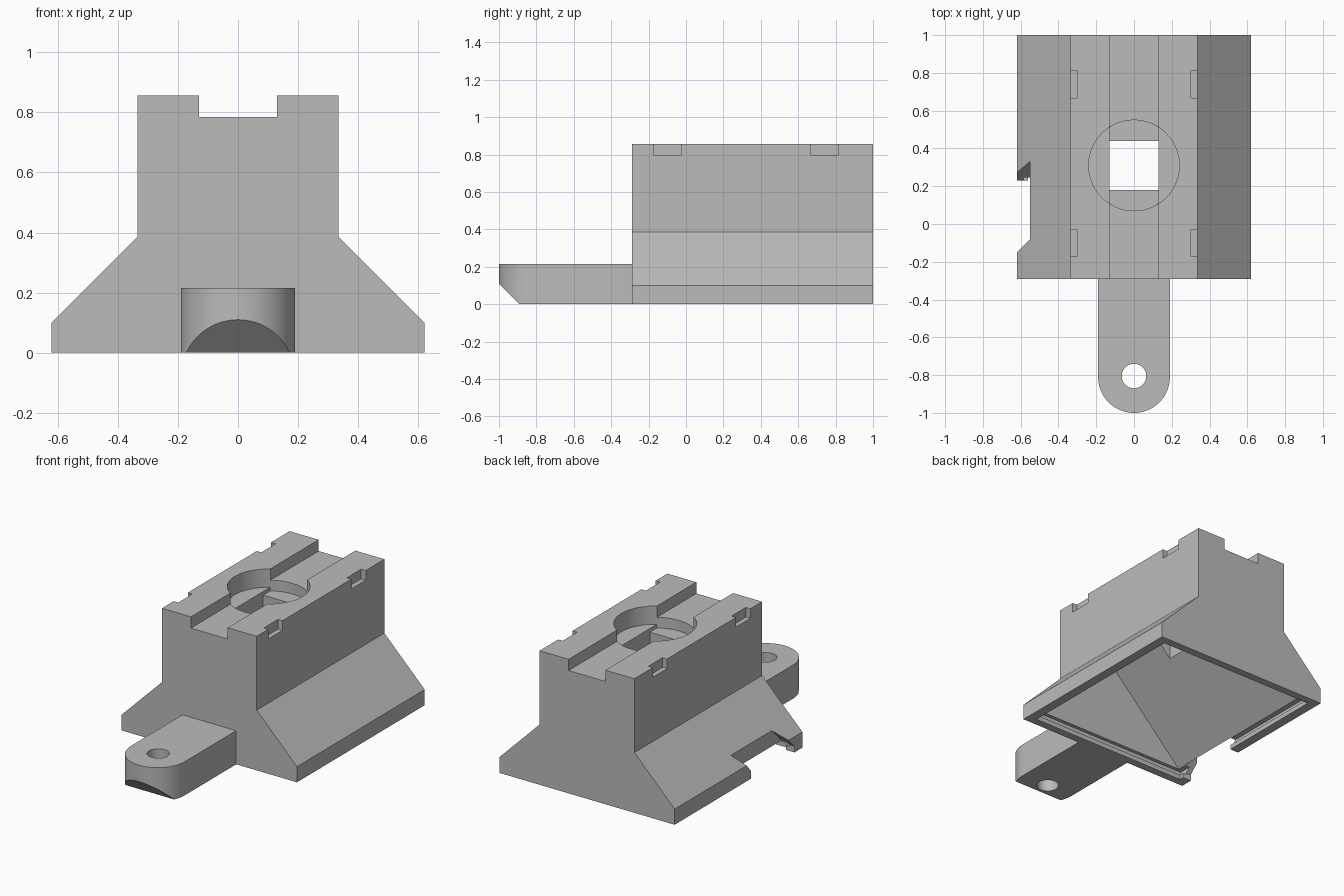
import bpy, bmesh, math
from mathutils import Vector

if "Cube" in bpy.data.objects:
    bpy.data.objects.remove(bpy.data.objects["Cube"], do_unlink=True)

grey = bpy.data.materials.new("plain grey")
grey.use_nodes = True
grey.diffuse_color = (0.5, 0.5, 0.5, 1)
grey.node_tree.nodes["Principled BSDF"].inputs["Base Color"].default_value = (0.5, 0.5, 0.5, 1)


def prism(name, points, axis, lo, hi):
    """Extrude a 2D outline along an axis; outline uses the other two axes in order."""
    def place(p, d):
        c = list(p)
        c.insert(axis, d)
        return Vector(c)
    bm = bmesh.new()
    face = bm.faces.new([bm.verts.new(place(p, lo)) for p in points])
    ext = bmesh.ops.extrude_face_region(bm, geom=[face])["geom"]
    shift = place((0, 0), hi - lo)
    bmesh.ops.translate(bm, vec=shift, verts=[v for v in ext if isinstance(v, bmesh.types.BMVert)])
    bmesh.ops.recalc_face_normals(bm, faces=bm.faces)
    mesh = bpy.data.meshes.new(name)
    bm.to_mesh(mesh)
    bm.free()
    mesh.materials.append(grey)
    obj = bpy.data.objects.new(name, mesh)
    bpy.context.collection.objects.link(obj)
    return obj


def box(name, x, y, z):
    return prism(name, [(x[0], y[0]), (x[1], y[0]), (x[1], y[1]), (x[0], y[1])], 2, *z)


def arc(cx, cy, r, start=0, sweep=360, n=64):
    count = n if sweep == 360 else n + 1
    angles = [math.radians(start + sweep * i / n) for i in range(count)]
    return [(cx + r * math.cos(a), cy + r * math.sin(a)) for a in angles]


def mirrored(half):
    return half + [(-x, z) for x, z in reversed(half)]


def cut(target, cutter):
    cutter.hide_render = True
    mod = target.modifiers.new("cut", "BOOLEAN")
    mod.operation = "DIFFERENCE"
    mod.solver = "EXACT"
    mod.object = cutter
    bpy.context.view_layer.objects.active = target
    bpy.ops.object.modifier_apply(modifier=mod.name)
    bpy.data.objects.remove(cutter, do_unlink=True)


def finish(obj):
    bpy.ops.object.select_all(action="DESELECT")
    obj.select_set(True)
    bpy.context.view_layer.objects.active = obj
    bpy.ops.object.shade_smooth_by_angle(angle=math.radians(25))


FRONT, BACK = -0.29, 1.0
HOLE_Y = 0.31

# Flared body with a channel along its top
body = prism("body", mirrored([(0.62, 0), (0.62, 0.1), (0.335, 0.385), (0.335, 0.857),
                               (0.13, 0.857), (0.13, 0.785)]), 1, FRONT, BACK)

# Hollow underside with sloped roof and a snap groove round the rim
cavity = [(0.56, -0.05), (0.56, 0.06), (0, 0.62), (-0.56, 0.06), (-0.56, -0.05)]
cut(body, prism("cavity", cavity, 1, FRONT + 0.05, BACK - 0.05))
cut(body, box("rim_groove", (-0.585, 0.585), (FRONT + 0.027, BACK - 0.027), (0.03, 0.068)))

# Round recess, shallow slot inside it and square hole through to the cavity
cut(body, prism("recess", arc(0, HOLE_Y, 0.24), 2, 0.74, 1))
slot = [(max(-0.13, min(0.13, x)), y) for x, y in arc(0, HOLE_Y, 0.24)]
cut(body, prism("slot", slot, 2, 0.717, 0.76))
cut(body, box("square_hole", (-0.13, 0.13), (HOLE_Y - 0.13, HOLE_Y + 0.13), (0.4, 0.8)))

# Four small notches in the top edges
for side in (-1, 1):
    for y in (-0.1, 0.74):
        xs = sorted((side * 0.303, side * 0.4))
        cut(body, box("edge_notch", xs, (y - 0.072, y + 0.072), (0.795, 1)))

# Slanted opening in the lower right edge
opening = [(-0.21, -0.1), (-0.21, 0.04), (-0.07, 0.18), (-0.07, 0.3),
           (0.34, 0.3), (0.34, 0.18), (0.23, 0.05), (0.23, -0.1)]
cut(body, prism("edge_opening", opening, 0, -0.8, -0.55))
finish(body)

# Rounded front tab with chamfered underside and screw hole
outline = [(0.19, FRONT + 0.01), (-0.19, FRONT + 0.01)] + arc(0, -0.81, 0.19, 180, 180, 40)
tab = prism("front_tab", outline, 2, 0, 0.215)
cut(tab, prism("chamfer", [(-1.2, -0.2), (-0.69, -0.2), (-1.2, 0.31)], 0, -0.5, 0.5))
cut(tab, prism("screw_hole", arc(0, -0.805, 0.065, n=40), 2, -0.1, 0.4))
finish(tab)
